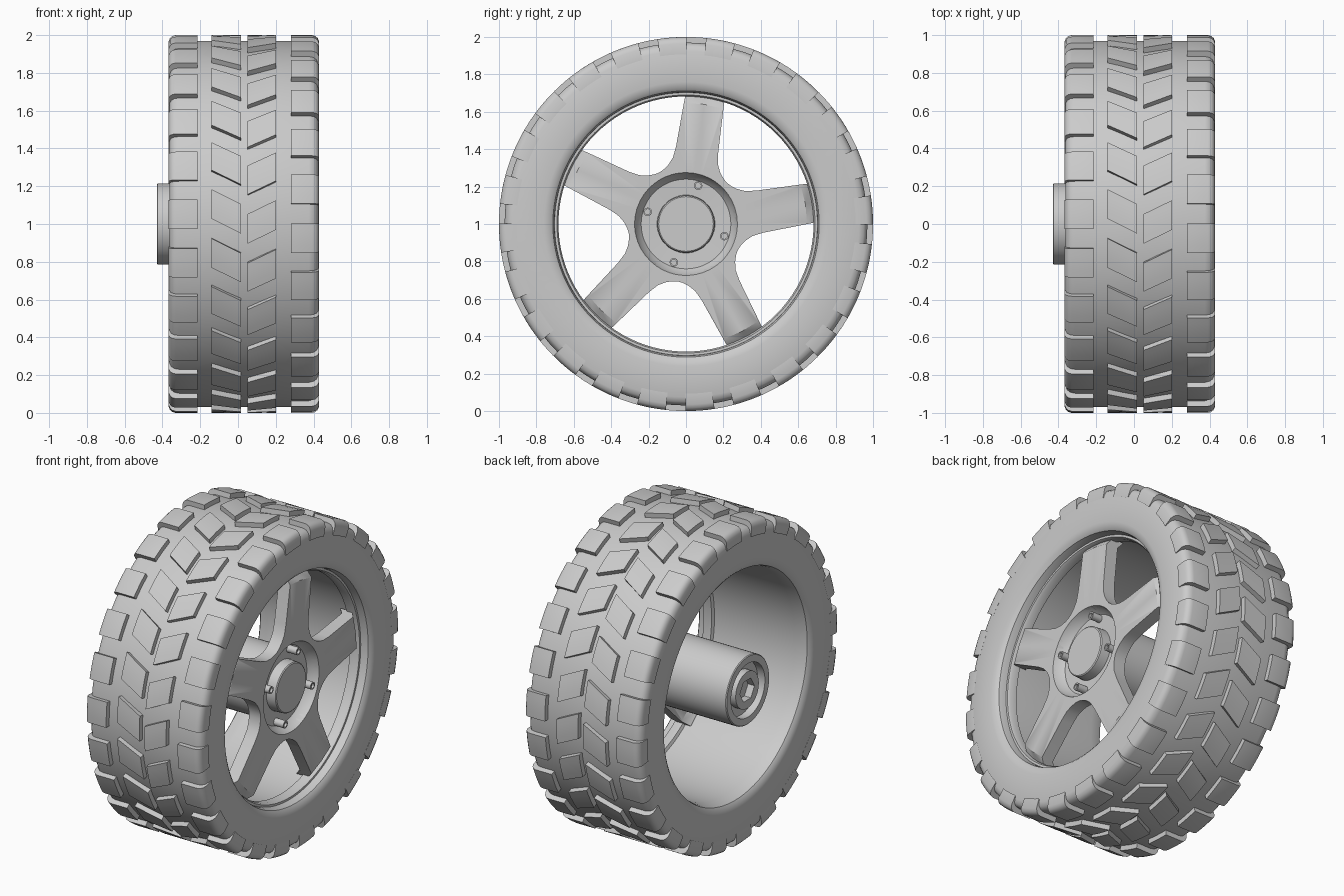
import bpy, bmesh, math
from math import sin, cos, radians, pi

cube = bpy.data.objects.get("Cube")
if cube:
    bpy.data.objects.remove(cube)

grey = bpy.data.materials.new("plain grey")
grey.use_nodes = True
grey.diffuse_color = (0.6, 0.6, 0.6, 1)
grey.node_tree.nodes["Principled BSDF"].inputs["Base Color"].default_value = (0.6, 0.6, 0.6, 1)


def finish(name, bm, angle=30):
    bmesh.ops.remove_doubles(bm, verts=bm.verts[:], dist=0.0001)
    bmesh.ops.recalc_face_normals(bm, faces=bm.faces[:])
    mesh = bpy.data.meshes.new(name)
    bm.to_mesh(mesh)
    bm.free()
    mesh.materials.append(grey)
    obj = bpy.data.objects.new(name, mesh)
    bpy.context.collection.objects.link(obj)
    bpy.ops.object.select_all(action="DESELECT")
    obj.select_set(True)
    bpy.context.view_layer.objects.active = obj
    bpy.ops.object.shade_smooth_by_angle(angle=radians(angle))
    return obj


def polar(x, r, t, cy=0.0, cz=1.0):
    return (x, cy + r * cos(t), cz + r * sin(t))


def lathe(name, profile, segs, closed=True, cy=0.0, cz=1.0):
    """Spin an (x, radius) profile round the axle."""
    bm = bmesh.new()
    rings = [[bm.verts.new(polar(x, r, 2 * pi * i / segs, cy, cz)) for i in range(segs)]
             for x, r in profile]
    pairs = list(zip(rings, rings[1:]))
    if closed:
        pairs.append((rings[-1], rings[0]))
    for a, b in pairs:
        for i in range(segs):
            j = (i + 1) % segs
            bm.faces.new((a[i], a[j], b[j], b[i]))
    bmesh.ops.dissolve_degenerate(bm, dist=0.00001, edges=bm.edges[:])
    return finish(name, bm)


# Tyre carcass with rounded shoulders and an open barrel inside
FACE, REAR = 0.43, -0.368
shoulder = [(0.005, 0.76), (0.005, 0.925), (0.014, 0.95), (0.03, 0.964), (0.055, 0.97)]
bead = [(0.05, 0.705), (0.025, 0.712), (0.011, 0.73)]
section = [(REAR + d, r) for d, r in bead + shoulder]
section += [(FACE - d, r) for d, r in reversed(bead + shoulder)]
lathe("tyre", section + [(0.33, 0.70), (REAR + 0.1, 0.70)], 96)

# Thin rim ring that carries the spokes
lathe("rim_ring", [(0.36, 0.705), (0.36, 0.69), (0.345, 0.682), (0.30, 0.682), (0.29, 0.705)], 96)


# Tread blocks: each row is a profile across the tread, swept over a short arc
def tread_row(name, profile, start_left, start_right, span=9.0, count=24, steps=4):
    bm = bmesh.new()
    x0, x1 = profile[0][0], profile[-1][0]
    for k in range(count):
        grid = []
        for x, r in profile:
            start = start_left + (start_right - start_left) * (x - x0) / (x1 - x0)
            grid.append([bm.verts.new(polar(x, r, pi - radians(start + span * s / steps + k * 360 / count)))
                         for s in range(steps + 1)])
        top = [bm.faces.new((a[s], a[s + 1], b[s + 1], b[s]))
               for a, b in zip(grid, grid[1:]) for s in range(steps)]
        rim = [e for f in top for e in f.edges if e.is_boundary]
        skirt = bmesh.ops.extrude_edge_only(bm, edges=rim)["geom"]
        for v in (g for g in skirt if isinstance(g, bmesh.types.BMVert)):
            v.co.y *= 0.94
            v.co.z = 1 + (v.co.z - 1) * 0.94
        low = [g for g in skirt if isinstance(g, bmesh.types.BMEdge) and g.is_boundary]
        bmesh.ops.edgeloop_fill(bm, edges=low)
    return finish(name, bm)


corner = [(0, 0.965), (0.008, 0.984), (0.02, 0.995), (0.038, 1.0)]
tread_row("rear_shoulder_blocks", [(REAR + d, r) for d, r in corner] + [(-0.215, 1.0)], -1.5, -1.5)
tread_row("rear_centre_blocks", [(-0.14, 1.0), (0.015, 1.0)], 1.6, -2.9)
tread_row("front_centre_blocks", [(0.05, 1.0), (0.20, 1.0)], -6.0, -1.8)
tread_row("front_shoulder_blocks", [(0.28, 1.0)] + [(FACE - d, r) for d, r in reversed(corner)], -8.8, -8.8)

# Five-spoke spider: outline of half a spoke as (radial, sideways), mirrored and repeated
FRONT, BACK, DISH = 0.37, 0.29, 0.275
half = [(0.692, 0), (0.684, 0.105), (0.64, 0.107), (0.40, 0.114), (0.34, 0.122),
        (0.30, 0.14), (0.27, 0.162), (0.251, 0.182)]
spoke = [(u, -v) for u, v in reversed(half[1:-1])] + half
outline = []
for n in range(5):
    base = radians(9.5 + 72 * n)
    outline += [(math.hypot(u, v), base + math.atan2(v, u)) for u, v in spoke]
bm = bmesh.new()
columns = []
for r, t in outline:
    bend = 0.04 if r > 0.67 else 0.0
    inner = max(r * 0.935, DISH)
    path = [(BACK, 0.2), (FRONT - 0.07, 0.25), (FRONT, DISH), (FRONT, inner), (FRONT - bend, r),
            (BACK - bend, r), (BACK, inner)]
    columns.append([bm.verts.new(polar(x, q, t)) for x, q in path])
for a, b in zip(columns, columns[1:] + columns[:1]):
    for i in range(len(a)):
        j = (i + 1) % len(a)
        bm.faces.new((a[i], a[j], b[j], b[i]))
finish("spokes", bm)

# Dished hub centre with a raised cap
lathe("hub_dish", [(0.37, DISH), (0.335, 0.262), (0.31, 0.24), (0.305, 0.155),
                   (0.365, 0.152), (0.37, 0.146), (0.37, 0)], 48, closed=False)

# Four wheel studs with hollow ends
for n in range(4):
    t = radians(72.5 + 90 * n)
    lathe("stud", [(0.29, 0.023), (0.375, 0.023), (0.375, 0.015), (0.36, 0.015), (0.36, 0)], 16,
          closed=False, cy=0.215 * cos(t), cz=1 + 0.215 * sin(t))

# Axle sleeve with a recessed end and a hex-bored boss inside it
lathe("axle_sleeve", [(0.30, 0.215), (-0.425, 0.215), (-0.43, 0.21), (-0.43, 0.168),
                      (-0.38, 0.168), (-0.38, 0)], 48, closed=False)
lathe("axle_boss", [(-0.37, 0.115), (-0.425, 0.115), (-0.425, 0.075), (-0.37, 0.075)], 36)
lathe("hex_socket", [(-0.37, 0.09), (-0.425, 0.09), (-0.425, 0.072), (-0.37, 0.072)], 6)
